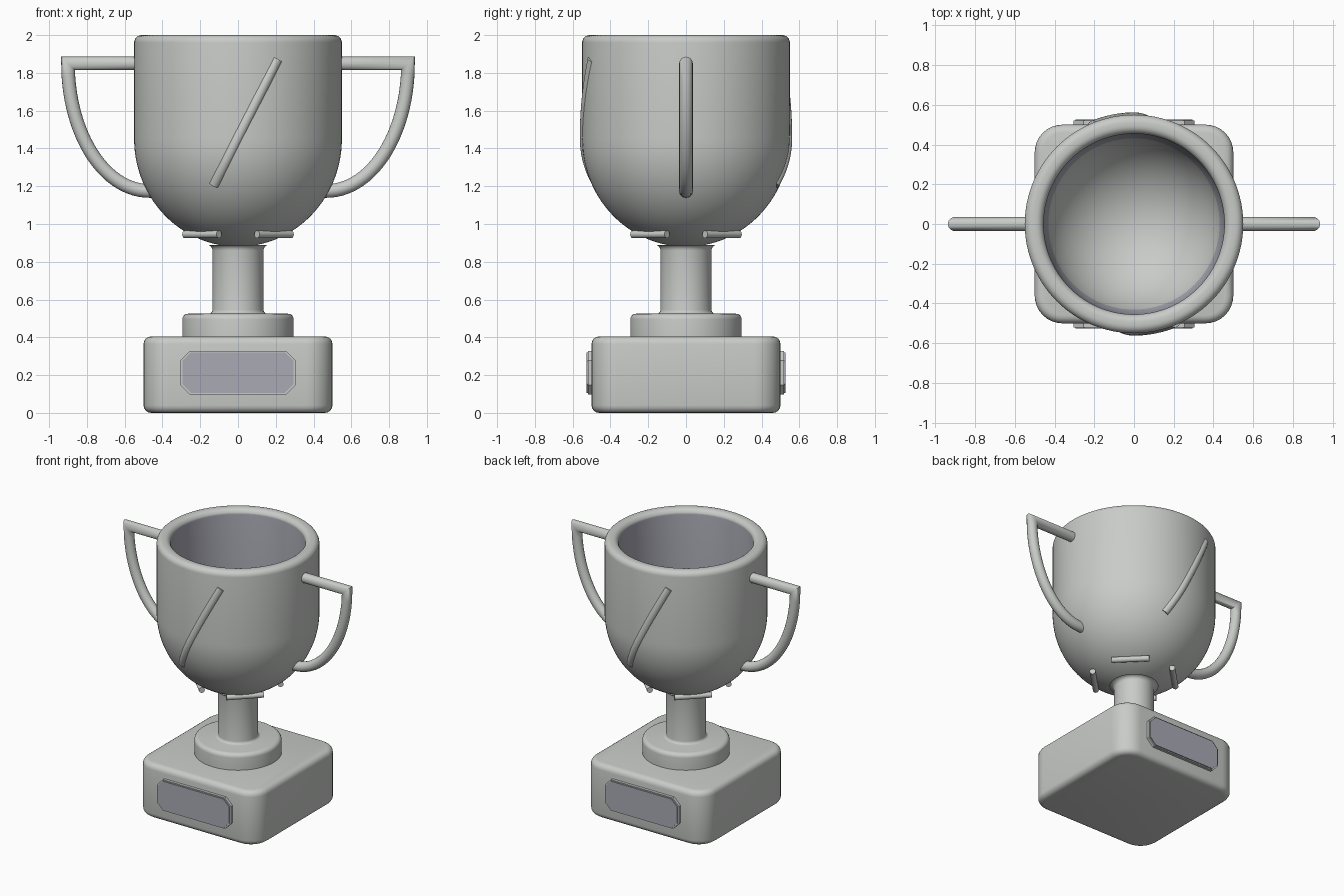
import bpy, bmesh, math
from mathutils import Vector

if "Cube" in bpy.data.objects:
    bpy.data.objects.remove(bpy.data.objects["Cube"])


def material(name, rgb):
    m = bpy.data.materials.new(name)
    m.diffuse_color = (*rgb, 1)
    m.use_nodes = True
    m.node_tree.nodes["Principled BSDF"].inputs["Base Color"].default_value = m.diffuse_color
    return m


SILVER = material("silver", (0.58, 0.60, 0.58))
PLATE = material("violet_grey", (0.40, 0.40, 0.46))


def make(name, bm, mat, angle=50):
    bmesh.ops.recalc_face_normals(bm, faces=bm.faces)
    me = bpy.data.meshes.new(name)
    bm.to_mesh(me)
    bm.free()
    ob = bpy.data.objects.new(name, me)
    bpy.context.collection.objects.link(ob)
    me.materials.append(mat)
    bpy.ops.object.select_all(action='DESELECT')
    ob.select_set(True)
    bpy.context.view_layer.objects.active = ob
    bpy.ops.object.shade_smooth_by_angle(angle=math.radians(angle))
    return ob


def lathe(name, profile, mat, n=96):
    bm = bmesh.new()
    vs = [bm.verts.new((r, 0, z)) for r, z in profile]
    es = [bm.edges.new(p) for p in zip(vs, vs[1:])]
    bmesh.ops.spin(bm, geom=vs + es, axis=(0, 0, 1), cent=(0, 0, 0),
                   angle=math.tau, steps=n)
    bmesh.ops.remove_doubles(bm, verts=bm.verts, dist=1e-4)
    return make(name, bm, mat)


def prism(bm, outline, direction):
    f = bm.faces.new([bm.verts.new(p) for p in outline])
    ext = bmesh.ops.extrude_face_region(bm, geom=[f])
    vs = [g for g in ext["geom"] if isinstance(g, bmesh.types.BMVert)]
    bmesh.ops.translate(bm, verts=vs, vec=direction)


def arc(cx, cz, rx, rz, a0, a1, n):
    out = []
    for i in range(n + 1):
        a = math.radians(a0 + (a1 - a0) * i / n)
        out.append((cx + rx * math.cos(a), cz + rz * math.sin(a)))
    return out


def tube(name, points, radius, mat, sides=16):
    # sweep a ring along a path, with rounded ends
    pts = [Vector(p) for p in points]
    bm = bmesh.new()
    rings = []
    for i, p in enumerate(pts):
        t0 = (p - pts[i - 1]).normalized() if i else (pts[1] - p).normalized()
        t1 = (pts[i + 1] - p).normalized() if i < len(pts) - 1 else t0
        t = (t0 + t1).normalized()
        ref = Vector((0, 1, 0)) if abs(t.y) < 0.8 else Vector((0, 0, 1))
        u = t.cross(ref).normalized()
        w = t.cross(u)
        k = 1 / max(t.dot(t1), 0.5)
        rings.append([bm.verts.new(p + radius * (u * math.cos(a) * k + w * math.sin(a)))
                      for a in (math.tau * j / sides for j in range(sides))])
    for a, b in zip(rings, rings[1:]):
        for j in range(sides):
            bm.faces.new((a[j], a[j - 1], b[j - 1], b[j]))
    for ring, out in ((rings[0], pts[0] - pts[1]), (rings[-1], pts[-1] - pts[-2])):
        f = bm.faces.new(ring)
        r = bmesh.ops.inset_individual(bm, faces=[f], thickness=radius * 0.4)
        bmesh.ops.translate(bm, verts=f.verts, vec=out.normalized() * radius * 0.4)
    return make(name, bm, mat)


# plinth: rounded square block with softened edges
bm = bmesh.new()
outline = []
for sx, sy, a in ((1, 1, 0), (-1, 1, 90), (-1, -1, 180), (1, -1, 270)):
    outline += [(x, y, 0) for x, y in arc(sx * 0.36, sy * 0.36, 0.14, 0.14, a, a + 90, 8)]
prism(bm, outline, (0, 0, 0.405))
rim = [e for e in bm.edges if abs(e.verts[0].co.z - e.verts[1].co.z) < 1e-5]
bmesh.ops.bevel(bm, geom=rim, offset=0.04, segments=4, profile=0.5, affect='EDGES')
make("plinth", bm, SILVER)

# name plates on front and back, with cut corners and a silver edge
for side, label in ((-1, "front"), (1, "back")):
    for part, w, h, c, y, d, mat in (("plate_frame", 0.305, 0.115, 0.05, 0.48, 0.04, SILVER),
                                     ("plate", 0.295, 0.107, 0.046, 0.515, 0.012, PLATE)):
        bm = bmesh.new()
        pts = [(w, h - c), (w - c, h), (c - w, h), (-w, h - c),
               (-w, c - h), (c - w, -h), (w - c, -h), (w, c - h)]
        prism(bm, [(x, side * y, 0.213 + z) for x, z in pts], (0, side * d, 0))
        make(label + "_" + part, bm, mat, 30)

# foot disc and stem
lathe("foot_and_stem",
      [(0, 0.39), (0.295, 0.39)] + arc(0.265, 0.495, 0.03, 0.03, 0, 90, 5)
      + arc(0.155, 0.545, 0.02, 0.02, 270, 180, 4)
      + arc(0.165, 0.86, 0.03, 0.03, 180, 90, 4) + [(0, 0.89)], SILVER)

# cup: outer wall, rounded rim, inner wall
OUT_Z, OUT_H = 1.45, 0.57


def outer_radius(z):
    if z >= OUT_Z:
        return 0.55
    return 0.55 * math.sqrt(max(0, 1 - ((OUT_Z - z) / OUT_H) ** 2))


outer = arc(0, OUT_Z, 0.55, OUT_H, -90, 0, 28)
lip = arc(0.51, 1.96, 0.04, 0.04, 0, 90, 6) + arc(0.495, 1.96, 0.04, 0.04, 90, 180, 6)
inner = arc(0, 1.45, 0.455, 0.47, 0, -90, 24)
cup = lathe("cup", outer + lip + inner, SILVER)
cup.data.materials.append(PLATE)
for p in cup.data.polygons:
    c = p.center
    if c.z > 1.3 and p.normal.x * c.x + p.normal.y * c.y < 0 and math.hypot(c.x, c.y) < 0.458:
        p.material_index = 1

# handles: straight top bar, sharp corner, curved return
path = [(0.50, 1.85), (0.9, 1.85)] + arc(0.47, 1.85, 0.43, 0.675, -6, -90, 24)
for s, label in ((1, "right"), (-1, "left")):
    tube(label + "_handle", [(s * x, 0, z) for x, z in path], 0.036, SILVER)

# slanted ridges on front and back of the cup
for s, label in ((-1, "front"), (1, "back")):
    pts = []
    for i in range(21):
        t = i / 20
        x, z = -0.12 + 0.32 * t, 1.22 + 0.64 * t
        r = outer_radius(z) - 0.018
        pts.append((-s * x, s * math.sqrt(r * r - x * x), z))
    tube(label + "_ridge", pts, 0.03, SILVER)

# four short bars under the bowl, on the diagonals
for i in range(4):
    a = math.radians(45 + 90 * i)
    d, t = Vector((math.cos(a), math.sin(a), 0)), Vector((-math.sin(a), math.cos(a), 0))
    mid = d * 0.27 + Vector((0, 0, 0.945))
    tube("under_bar_%d" % (i + 1), [mid - t * 0.12, mid, mid + t * 0.12], 0.02, SILVER)
